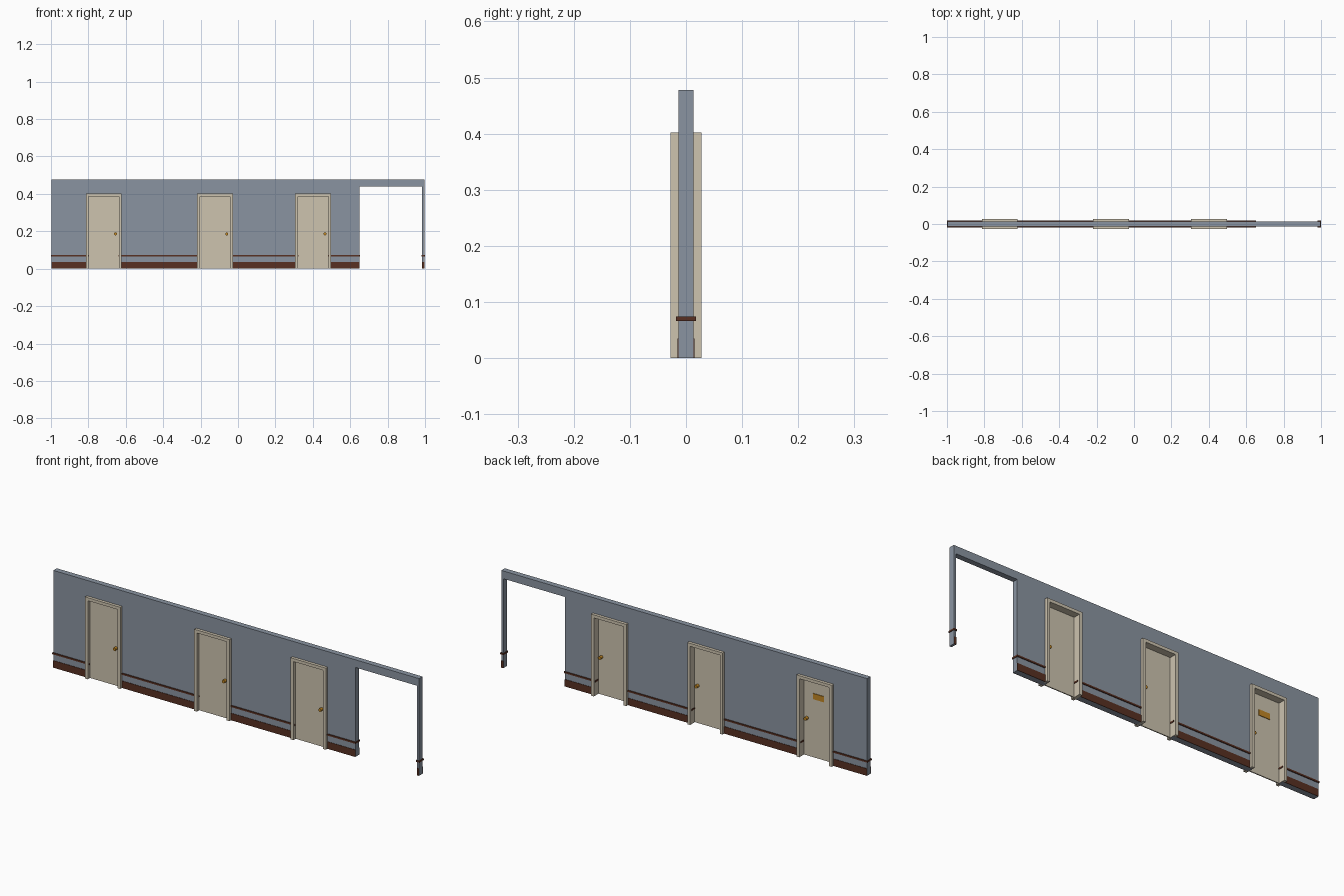
import bpy, bmesh, math
from mathutils import Matrix

if "Cube" in bpy.data.objects:
    bpy.data.objects.remove(bpy.data.objects["Cube"])


def material(name, rgb):
    lin = [(c / 255 / 12.92) if c < 10 else ((c / 255 + 0.055) / 1.055) ** 2.4 for c in rgb]
    m = bpy.data.materials.new(name)
    m.diffuse_color = (*lin, 1)
    m.use_nodes = True
    m.node_tree.nodes["Principled BSDF"].inputs["Base Color"].default_value = m.diffuse_color
    return m


WALL = material("blue grey paint", (138, 148, 161))
CREAM = material("cream paint", (205, 195, 175))
BROWN = material("dark brown wood", (88, 48, 34))
GOLD = material("brass", (192, 134, 36))


def finish(bm, name, mat):
    bmesh.ops.recalc_face_normals(bm, faces=bm.faces)
    me = bpy.data.meshes.new(name)
    bm.to_mesh(me)
    bm.free()
    me.materials.append(mat)
    ob = bpy.data.objects.new(name, me)
    bpy.context.collection.objects.link(ob)
    return ob


def box(name, mat, x0, x1, y0, y1, z0, z1):
    bm = bmesh.new()
    bmesh.ops.create_cube(bm, size=1)
    for v in bm.verts:
        v.co = ((x0 + x1) / 2 + v.co.x * (x1 - x0),
                (y0 + y1) / 2 + v.co.y * (y1 - y0),
                (z0 + z1) / 2 + v.co.z * (z1 - z0))
    return finish(bm, name, mat)


def slab(name, mat, outline, half):
    """Extrude an x-z outline symmetrically through y."""
    bm = bmesh.new()
    f = bm.faces.new([bm.verts.new((x, -half, z)) for x, z in outline])
    ext = bmesh.ops.extrude_face_region(bm, geom=[f])
    vs = [g for g in ext["geom"] if isinstance(g, bmesh.types.BMVert)]
    bmesh.ops.translate(bm, vec=(0, 2 * half, 0), verts=vs)
    return finish(bm, name, mat)


def arch(x0, x1, z):
    return [(x0, 0), (x0, z), (x1, z), (x1, 0)]


END, TOP, HALF = 0.997, 0.478, 0.0135
DOORS = [-0.718, -0.123, 0.402]
OUT, INN = 0.096, 0.081          # half widths of the door frame

# Wall with three door openings and one wide passage
openings = [(c - INN - 0.001, c + INN + 0.001, 0.388) for c in DOORS] + [(0.65, 0.985, 0.44)]
outline = [(-END, 0)]
for o in openings:
    outline += arch(*o)
outline += [(END, 0), (END, TOP), (-END, TOP)]
slab("wall", WALL, outline, HALF)

# Baseboards on both faces, and guard rails wrapped round each wall section
edges = [-END] + [e for o in openings for e in o[:2]] + [END]
for i in range(0, len(edges), 2):
    a, b = edges[i], edges[i + 1]
    for side, s in (("front", -1), ("back", 1)):
        y = sorted((s * HALF, s * (HALF + 0.002)))
        box(f"baseboard_{side}_{i // 2}", BROWN, a, b, *y, 0, 0.035)
    box(f"guard_rail_{i // 2}", BROWN, a - 0.003, b + 0.003, -0.0175, 0.0175, 0.066, 0.074)

# Doors set near the front of their frames, with a knob on each side
DY0, DY1 = -0.012, -0.007
for i, c in enumerate(DOORS):
    frame = arch(c - OUT, c + OUT, 0.402) + arch(c - INN, c + INN, 0.387)[::-1]
    slab(f"door_frame_{i}", CREAM, frame, 0.028)
    box(f"door_{i}", CREAM, c - INN, c + INN, DY0, DY1, 0.001, 0.387)
    for side, y, s in (("front", DY0, -1), ("back", DY1, 1)):
        bm = bmesh.new()
        bmesh.ops.create_cone(
            bm, cap_ends=True, segments=12, radius1=0.008, radius2=0.008, depth=0.016,
            matrix=Matrix.Translation((c + 0.063, y + s * 0.008, 0.186))
            @ Matrix.Rotation(math.pi / 2, 4, "X"))
        finish(bm, f"door_knob_{side}_{i}", GOLD)

# Blank brass plate on the back of the first door
px = DOORS[0]
box("door_plate", GOLD, px - 0.03, px + 0.03, DY1, DY1 + 0.003, 0.288, 0.316)
